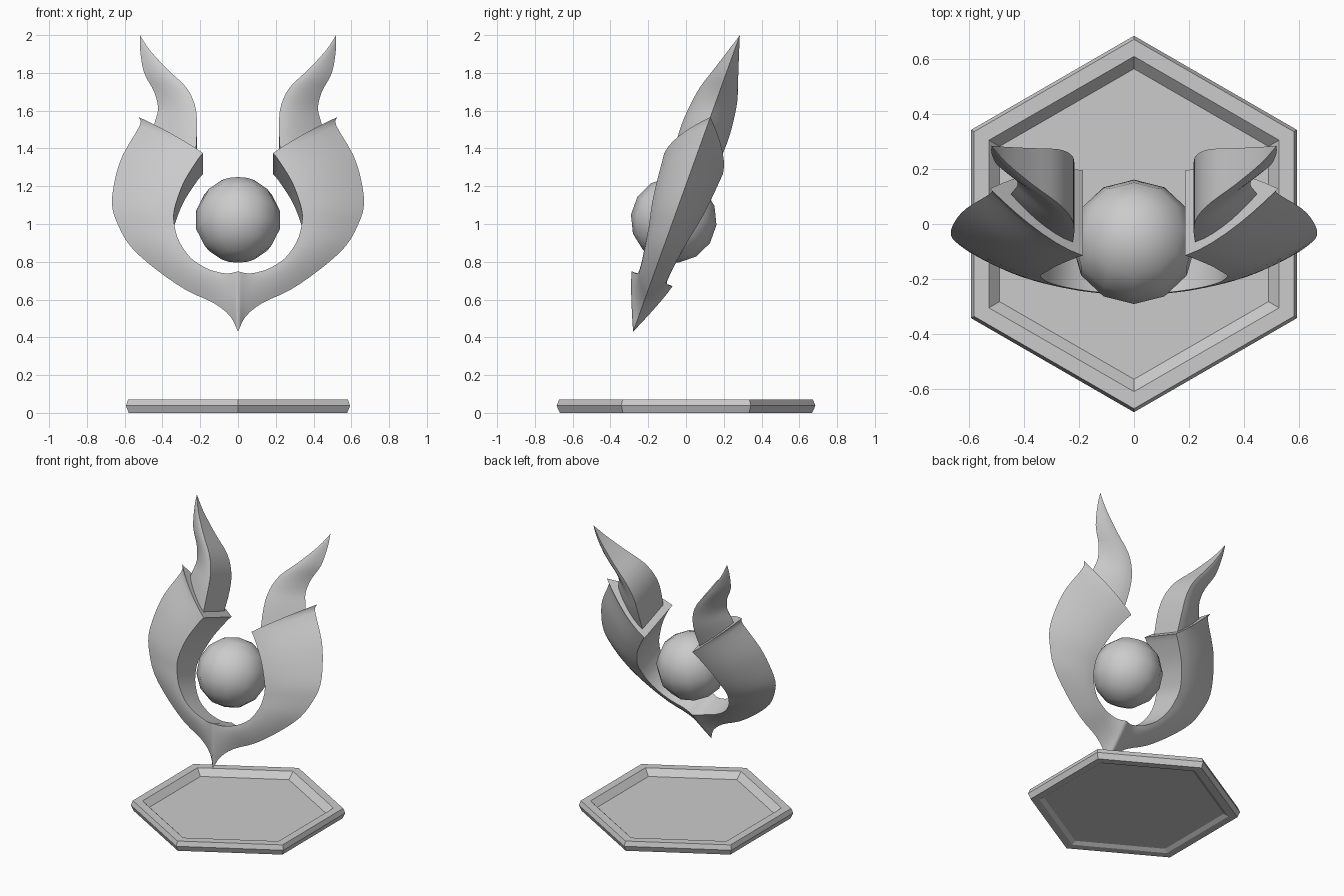
import bpy, bmesh, math
from mathutils import Vector

cube = bpy.data.objects.get("Cube")
if cube:
    bpy.data.objects.remove(cube, do_unlink=True)

# One plain grey material
grey = bpy.data.materials.new("plain_grey")
grey.use_nodes = True
grey.diffuse_color = (0.6, 0.6, 0.6, 1)
grey.node_tree.nodes["Principled BSDF"].inputs["Base Color"].default_value = (0.6, 0.6, 0.6, 1)

# The ornament lies in a plane leaning back from its lower tip
LEAN = math.atan(0.36)
S, C = math.sin(LEAN), math.cos(LEAN)


def lean(x, v, w):
    """x across, v up along the leaning plane, w towards the front."""
    return Vector((x, -0.28 + v * S - w * C, 0.43 + v * C + w * S))


def finish(bm, name, smooth_angle=None):
    bmesh.ops.recalc_face_normals(bm, faces=bm.faces)
    mesh = bpy.data.meshes.new(name)
    bm.to_mesh(mesh)
    bm.free()
    obj = bpy.data.objects.new(name, mesh)
    bpy.context.collection.objects.link(obj)
    mesh.materials.append(grey)
    if smooth_angle:
        bpy.ops.object.select_all(action='DESELECT')
        obj.select_set(True)
        bpy.context.view_layer.objects.active = obj
        bpy.ops.object.shade_smooth_by_angle(angle=math.radians(smooth_angle))
    return obj


def resample(stations, steps):
    """Catmull-Rom interpolation through the stations."""
    pts = [Vector(s) for s in stations]
    pts = [2 * pts[0] - pts[1]] + pts + [2 * pts[-1] - pts[-2]]
    out = []
    for a, b, c, d in zip(pts, pts[1:], pts[2:], pts[3:]):
        for k in range(steps):
            t = k / steps
            out.append(0.5 * (2 * b + (c - a) * t + (2 * a - 5 * b + 4 * c - d) * t ** 2
                              + (3 * b - a - 3 * c + d) * t ** 3))
    out.append(pts[-2])
    return out


def horn(name, stations, cap_start, cap_end, n=7):
    """Loft with a flat inner wall, bulging sides and a sharp outer ridge, mirrored in x.
    Station: inner x, inner v, half thickness, outer x, outer v, bulge power."""
    bm = bmesh.new()
    rings = []
    for ix, iv, half, ox, ov, power in resample(stations, 3):
        ring = []
        for k in range(-n, n + 1):
            t = 1 - abs(k) / n
            side = -1 if k > 0 else 1
            # runs from the inner front corner to the ridge and back
            t = 1 - abs(k) / n
            w = side * half * (1 - t ** power)
            ring.append(bm.verts.new(lean(ix + (ox - ix) * t, iv + (ov - iv) * t, w)))
        rings.append(ring)
    for r0, r1 in zip(rings, rings[1:]):
        for i in range(len(r0)):
            j = (i + 1) % len(r0)
            bm.faces.new((r0[i], r0[j], r1[j], r1[i]))
    if cap_start:
        bm.faces.new(rings[0])
    if cap_end:
        bm.faces.new(rings[-1])
    bmesh.ops.remove_doubles(bm, verts=bm.verts, dist=0.0005)
    obj = finish(bm, name, 40)
    mirror = obj.modifiers.new("mirror", 'MIRROR')
    mirror.use_clip = True
    return obj


# Cradle: two crescents joined at a pointed foot
horn("crescent_cradle", [
    (0.000, 0.298, 0.115, 0.000, 0.000, 1.15),
    (0.050, 0.295, 0.092, 0.040, 0.085, 1.3),
    (0.100, 0.305, 0.080, 0.127, 0.160, 1.5),
    (0.170, 0.330, 0.080, 0.275, 0.234, 1.6),
    (0.250, 0.384, 0.085, 0.430, 0.347, 1.6),
    (0.310, 0.470, 0.098, 0.566, 0.476, 1.6),
    (0.335, 0.550, 0.110, 0.635, 0.600, 1.6),
    (0.340, 0.620, 0.125, 0.667, 0.712, 1.6),
    (0.320, 0.700, 0.140, 0.652, 0.853, 1.6),
    (0.280, 0.800, 0.152, 0.610, 0.994, 1.6),
    (0.210, 0.915, 0.162, 0.520, 1.160, 1.6),
    (0.185, 0.945, 0.165, 0.525, 1.207, 1.6),
], False, True)

# Flames rising from the crescent ends
horn("flame_tips", [
    (0.225, 0.930, 0.120, 0.460, 1.090, 1.6),
    (0.217, 1.110, 0.130, 0.440, 1.180, 1.6),
    (0.228, 1.230, 0.122, 0.423, 1.258, 1.6),
    (0.275, 1.338, 0.105, 0.444, 1.350, 1.6),
    (0.370, 1.447, 0.070, 0.497, 1.456, 1.6),
    (0.466, 1.572, 0.030, 0.518, 1.583, 1.6),
    (0.519, 1.668, 0.000, 0.519, 1.668, 1.6),
], True, False)

# Floating orb
bm = bmesh.new()
bmesh.ops.create_uvsphere(bm, u_segments=12, v_segments=7, radius=0.228)
orb = finish(bm, "orb", 60)
orb.location = (0, -0.065, 1.022)
orb.rotation_euler = (-LEAN, 0, 0)

# Hexagonal tray, hollowed above and below
bm = bmesh.new()
profile = [(0.565, 0.028), (0.61, 0.07), (0.672, 0.07), (0.685, 0.038),
           (0.668, 0.0), (0.61, 0.0), (0.58, 0.016)]
rings = [[bm.verts.new((r * math.sin(i * math.pi / 3), r * math.cos(i * math.pi / 3), z))
          for i in range(6)] for r, z in profile]
for r0, r1 in zip(rings, rings[1:]):
    for i in range(6):
        j = (i + 1) % 6
        bm.faces.new((r0[i], r0[j], r1[j], r1[i]))
bm.faces.new(rings[0])
bm.faces.new(rings[-1])
finish(bm, "hexagon_tray")
